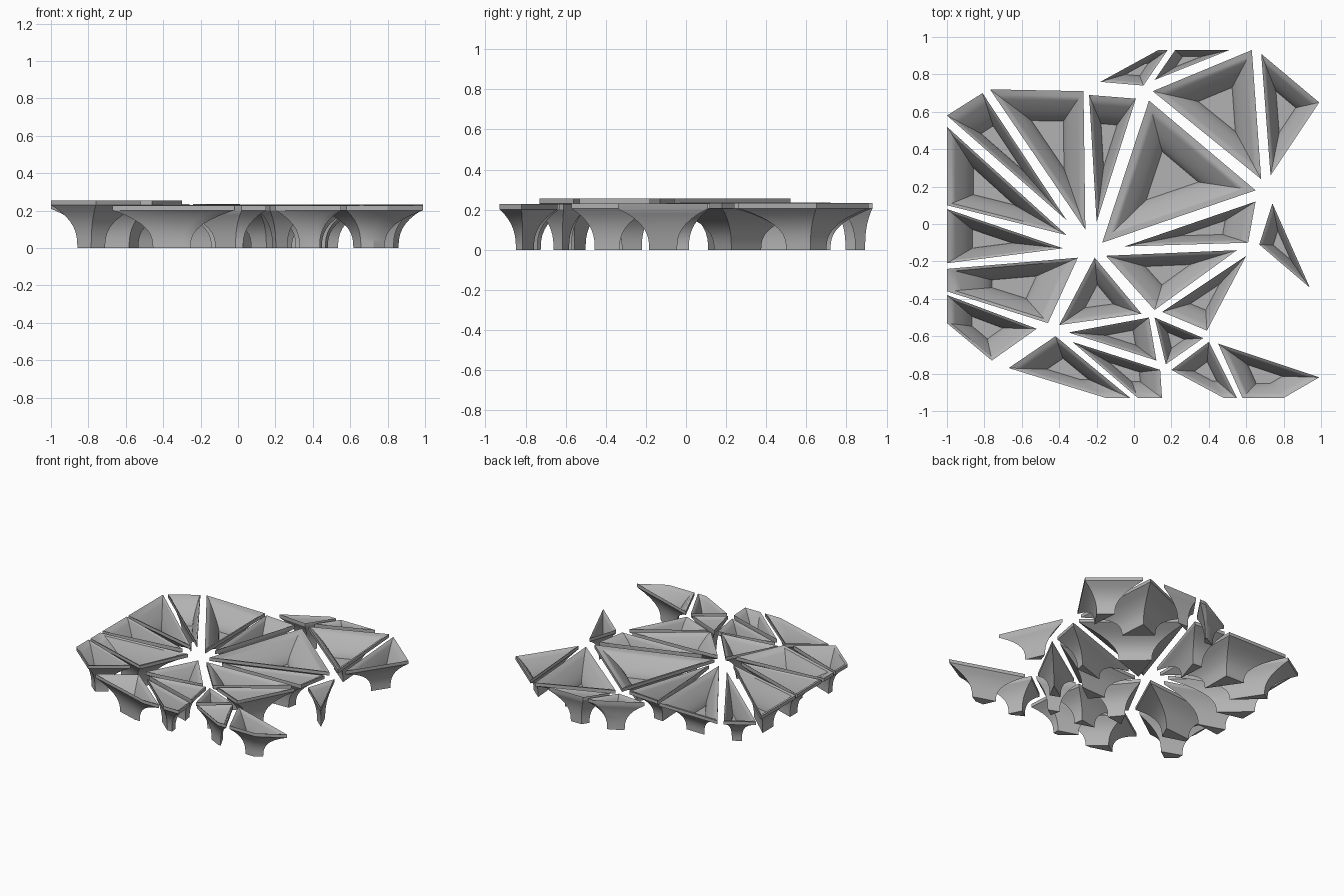
import bpy
import bmesh
from math import radians
from mathutils import Vector

cube = bpy.data.objects.get("Cube")
if cube:
    bpy.data.objects.remove(cube, do_unlink=True)

# One plain grey for every shell
GREY = (0.45, 0.45, 0.45, 1)
stone = bpy.data.materials.new("plain_grey")
stone.use_nodes = True
stone.diffuse_color = GREY
stone.node_tree.nodes["Principled BSDF"].inputs["Base Color"].default_value = GREY

STEPS = 8          # rings along each curved wall
FOOT = 0.31        # foot size relative to the rim
FLOOR = 0.34       # inside floor size relative to the rim
LIP = 0.88         # inner lip size relative to the rim
FLOOR_Z = 0.08


def area_centre(points):
    """Centre of area of a flat polygon."""
    total, centre = 0, Vector((0, 0))
    for index, a in enumerate(points):
        b = points[(index + 1) % len(points)]
        cross = a.cross(b)
        total += cross
        centre += (a + b) * cross
    return centre / (3 * total)


def shell_profile(height):
    """Pairs of (scale, z) running from the foot, over the rim, to the floor."""
    rim_start = height - 0.025
    profile = []
    for i in range(STEPS + 1):
        t = i / STEPS
        profile.append((FOOT + (1 - FOOT) * t ** 2.7, rim_start * t))
    profile.append((1, height))
    lip_z = height - 0.008
    for i in range(STEPS + 1):
        t = 1 - i / STEPS
        profile.append((FLOOR + (LIP - FLOOR) * t ** 1.5,
                        FLOOR_Z + (lip_z - FLOOR_Z) * t))
    return profile


def make_shell(name, outline, height):
    """Flared hollow bowl on a small foot, following a polygon outline."""
    corners = [Vector(p) for p in outline]
    centre = area_centre(corners)
    bm = bmesh.new()
    rings = []
    for scale, z in shell_profile(height):
        ring = []
        for corner in corners:
            spot = centre + (corner - centre) * scale
            ring.append(bm.verts.new((spot.x, spot.y, z)))
        rings.append(ring)
    count = len(corners)
    for low, high in zip(rings, rings[1:]):
        for i in range(count):
            j = (i + 1) % count
            bm.faces.new((low[i], low[j], high[j], high[i]))
    bm.faces.new(rings[0])     # foot
    bm.faces.new(rings[-1])    # inside floor
    bmesh.ops.recalc_face_normals(bm, faces=bm.faces)
    mesh = bpy.data.meshes.new(name)
    bm.to_mesh(mesh)
    bm.free()
    mesh.materials.append(stone)
    mesh.shade_smooth()
    mesh.set_sharp_from_angle(angle=radians(30))
    shell = bpy.data.objects.new(name, mesh)
    bpy.context.collection.objects.link(shell)
    return shell


def make_group(name, height, outlines):
    for number, outline in enumerate(outlines, start=1):
        make_shell(f"{name}_{number}", outline, height)


# Tall shells along the straight right side
make_group("right_side_shell", 0.255, [
    [(-1, .52), (-1, .1), (-.36, -.06)],
    [(-1, .08), (-1, -.21), (-.38, -.13)],
    [(-1, -.24), (-1, -.36), (-.46, -.53), (-.3, -.18)],
    [(-1, -.38), (-1, -.53), (-.76, -.73), (-.52, -.56)],
])

# Long wedges fanning out to the back
make_group("back_fan_shell", 0.235, [
    [(-1, .58), (-.81, .7), (-.36, .02)],
    [(-.77, .72), (-.27, .71), (-.26, -.03)],
    [(-.24, .69), (.01, .67), (-.2, .01)],
])

# Large shells and slivers at the back left corner
make_group("back_left_shell", 0.232, [
    [(-.17, -.1), (.08, .66), (.65, .18)],
    [(.1, .71), (.63, .93), (.68, .24)],
    [(.68, .91), (.99, .65), (.73, .26)],
    [(-.18, .76), (.13, .93), (.18, .93), (.05, .74)],
    [(.11, .77), (.22, .93), (.51, .93)],
])

# Mid-sized shells around the middle
make_group("middle_shell", 0.23, [
    [(-.21, -.18), (.04, -.48), (-.4, -.54)],
    [(-.15, -.17), (.55, -.14), (.11, -.46)],
    [(.6, -.17), (.39, -.57), (.15, -.47)],
    [(.65, .12), (.61, -.1), (-.05, -.12)],
    [(.74, .11), (.67, -.11), (.94, -.34)],
])

# Small shells along the front
make_group("front_shell", 0.227, [
    [(-.35, -.58), (.08, -.5), (.12, -.73)],
    [(.11, -.5), (.37, -.61), (.17, -.75)],
    [(-.42, -.6), (-.67, -.77), (-.15, -.93), (-.02, -.93)],
    [(-.33, -.63), (.14, -.78), (.15, -.93), (.02, -.93)],
    [(.4, -.63), (.2, -.78), (.48, -.93), (.55, -.93)],
    [(.45, -.64), (.99, -.82), (.8, -.93), (.58, -.93)],
])
